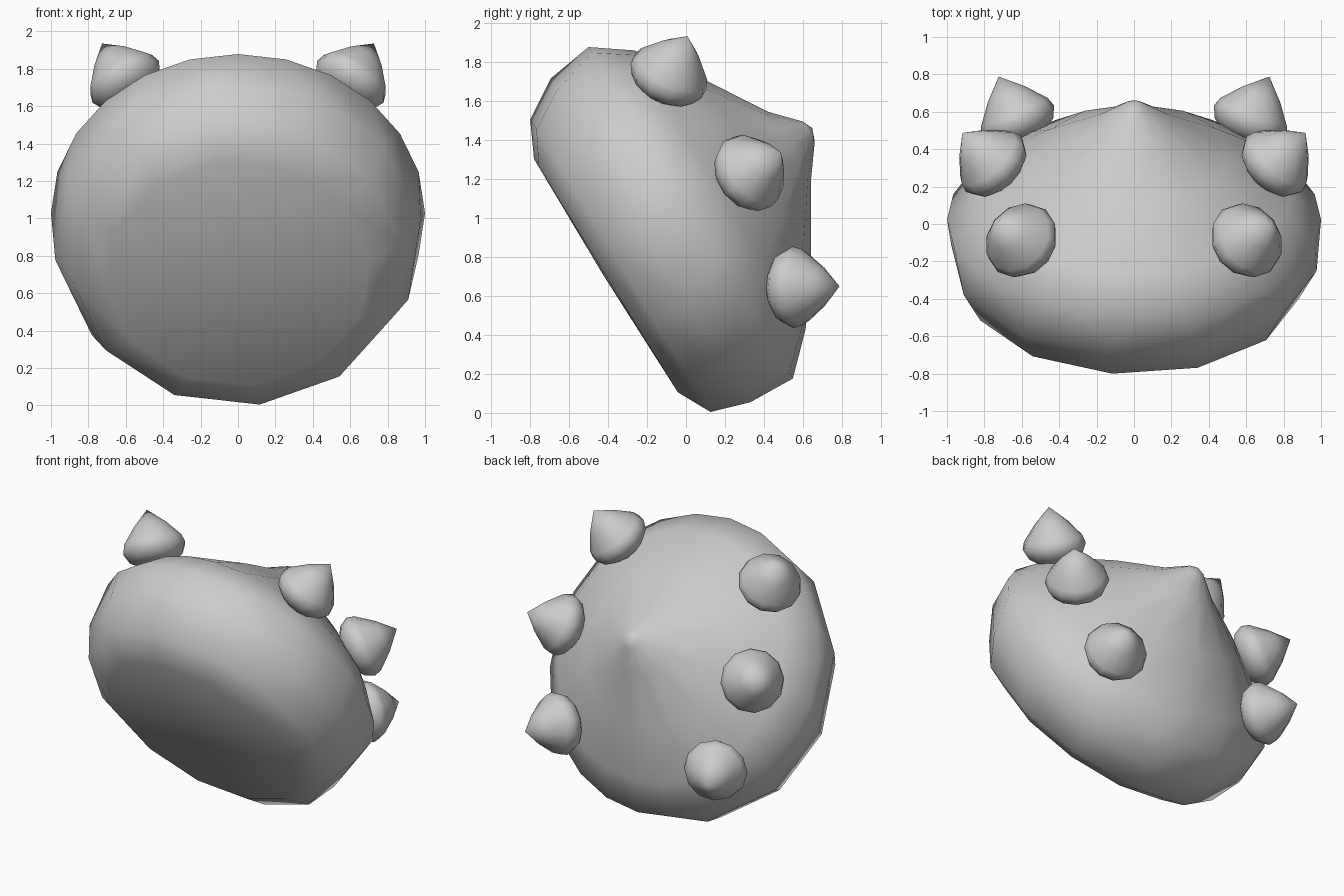
import bpy, bmesh
from math import sin, cos, pi, radians
from mathutils import Vector

if "Cube" in bpy.data.objects:
    bpy.data.objects.remove(bpy.data.objects["Cube"])


def finish(bm, name, angle=80):
    bmesh.ops.recalc_face_normals(bm, faces=bm.faces)
    me = bpy.data.meshes.new(name)
    bm.to_mesh(me)
    bm.free()
    ob = bpy.data.objects.new(name, me)
    bpy.context.collection.objects.link(ob)
    bpy.ops.object.select_all(action='DESELECT')
    ob.select_set(True)
    bpy.context.view_layer.objects.active = ob
    bpy.ops.object.shade_smooth_by_angle(angle=radians(angle))
    return ob


def stitch(bm, a, b):
    """Triangulate between two rings of any size; each is (verts, angles)."""
    (va, aa), (vb, ab) = a, b
    na, nb, i, j = len(va), len(vb), 0, 0
    while i < na or j < nb:
        ta = aa[0] + 2 * pi * (i + 1) / na
        tb = ab[0] + 2 * pi * (j + 1) / nb
        if j == nb or (i < na and ta <= tb):
            bm.faces.new((va[i % na], va[(i + 1) % na], vb[j % nb]))
            i += 1
        else:
            bm.faces.new((va[i % na], vb[(j + 1) % nb], vb[j % nb]))
            j += 1


# Shell body: tilted dome; w runs along its axis, u across it in the YZ plane
def shell_point(u, w, x=0.0):
    return Vector((x, 0.851 * w - 0.525 * u, 0.525 * w + 0.851 * u))


# w, radius, centre u, sides, angular offset in degrees
RINGS = [
    (0.02, 0.71, 0.815, 12, 7.5),
    (0.11, 0.89, 0.82, 12, 7.5),
    (0.31, 0.985, 0.85, 12, 7.5),
    (0.56, 1.00, 0.862, 24, 0),
    (0.75, 0.84, 0.885, 24, 0),
    (0.98, 0.52, 0.885, 12, 0),
    (1.17, 0.21, 0.885, 12, 0),
    (1.295, 0.06, 0.90, 12, 0),
]
bm = bmesh.new()
rings = []
for w, r, uc, n, off in RINGS:
    angs = [radians(off) + 2 * pi * k / n for k in range(n)]
    rings.append(([bm.verts.new(shell_point(uc - r * cos(t), w, r * sin(t)))
                   for t in angs], angs))
for a, b in zip(rings, rings[1:]):
    stitch(bm, a, b)
front = bm.verts.new(shell_point(0.815, 0.01))
apex = bm.verts.new(shell_point(0.905, 1.32))
for centre, ring in ((front, rings[0][0]), (apex, rings[-1][0])):
    for k in range(len(ring)):
        bm.faces.new((centre, ring[k], ring[(k + 1) % len(ring)]))
finish(bm, "shell_body")

# Spikes: blunt cones with a rounded underside
SPIKE = [(0.12, -0.10), (0.18, -0.06), (0.21, 0.0), (0.195, 0.05), (0.11, 0.155)]
TIP = 0.26


def spike(name, centre, tip, sides=12):
    centre, tip = Vector(centre), Vector(tip)
    q = (tip - centre).to_track_quat('Z', 'Y')
    bm = bmesh.new()
    prev = None
    angs = [2 * pi * k / sides for k in range(sides)]
    for r, h in SPIKE:
        ring = ([bm.verts.new(centre + q @ Vector((r * cos(t), r * sin(t), h)))
                 for t in angs], angs)
        if prev:
            stitch(bm, prev, ring)
        else:
            bm.faces.new(ring[0])
        prev = ring
    top = bm.verts.new(centre + q @ Vector((0, 0, TIP)))
    for k in range(sides):
        bm.faces.new((top, prev[0][k], prev[0][(k + 1) % sides]))
    finish(bm, name)


SPOTS = {
    "upper_spike": ((0.60, -0.09, 1.73), (0.73, 0.01, 1.94)),
    "middle_spike": ((0.75, 0.32, 1.23), (0.92, 0.49, 1.34)),
    "lower_spike": ((0.62, 0.55, 0.645), (0.72, 0.78, 0.65)),
}
for name, (c, t) in SPOTS.items():
    for side, s in (("right", 1), ("left", -1)):
        spike(f"{name}_{side}", (c[0] * s, *c[1:]), (t[0] * s, *t[1:]))
